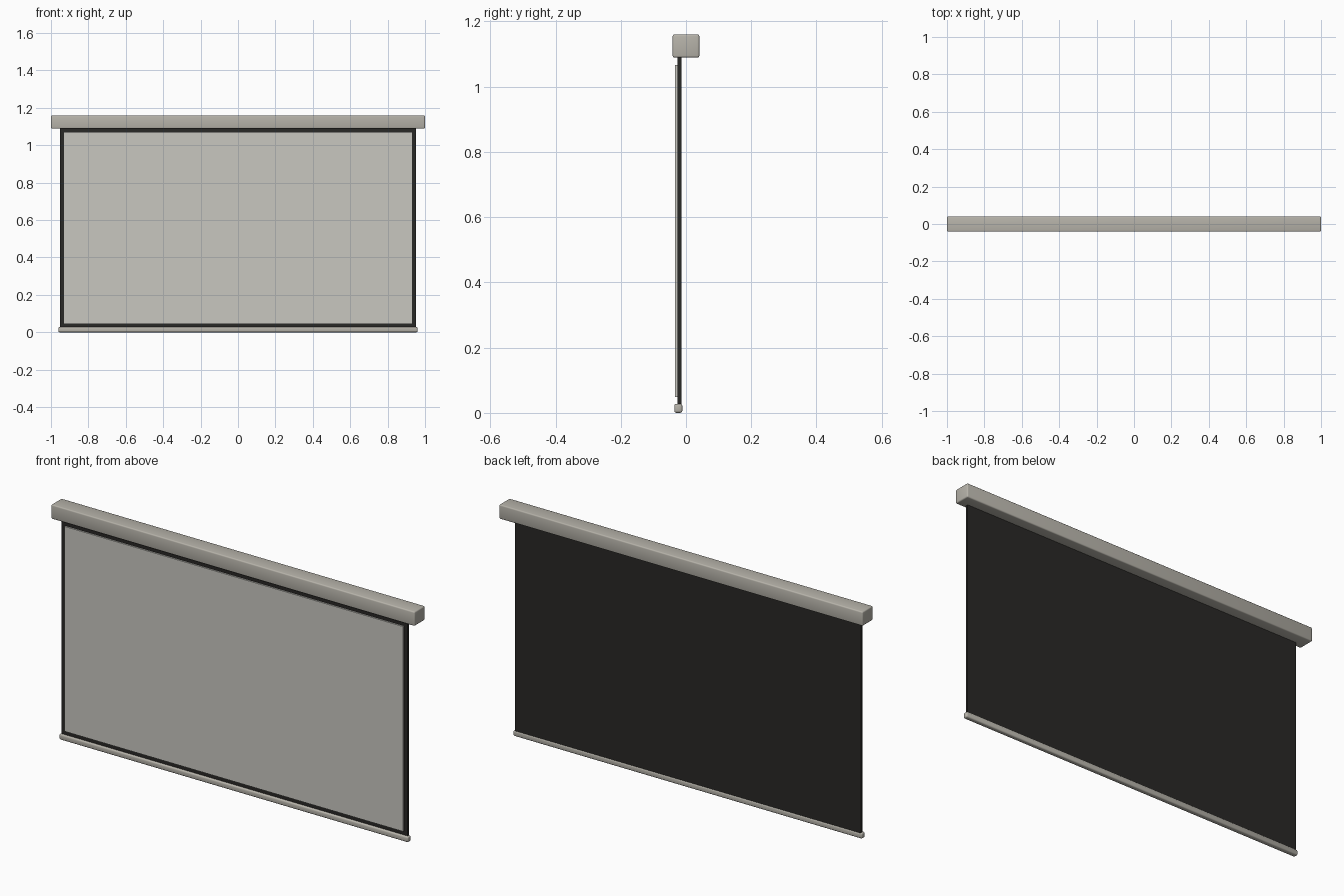
import bpy

if "Cube" in bpy.data.objects:
    bpy.data.objects.remove(bpy.data.objects["Cube"])


def material(name, rgb):
    m = bpy.data.materials.new(name)
    m.diffuse_color = (*rgb, 1)
    m.use_nodes = True
    m.node_tree.nodes["Principled BSDF"].inputs["Base Color"].default_value = m.diffuse_color
    return m


def box(name, lo, hi, mat, bevel=0.0, segments=3):
    """Axis-aligned box between two corners, with optional rounded edges."""
    centre = [(a + b) / 2 for a, b in zip(lo, hi)]
    bpy.ops.mesh.primitive_cube_add(size=1, location=centre)
    ob = bpy.context.object
    ob.name = name
    ob.scale = [b - a for a, b in zip(lo, hi)]
    bpy.ops.object.transform_apply(location=False, rotation=False, scale=True)
    ob.data.materials.append(mat)
    if bevel:
        mod = ob.modifiers.new("rounded_edges", "BEVEL")
        mod.width = bevel
        mod.segments = segments
        bpy.ops.object.modifier_apply(modifier=mod.name)
        bpy.ops.object.shade_smooth_by_angle()
    return ob


casing = material("casing_grey", (0.47, 0.45, 0.40))
black = material("black_fabric", (0.022, 0.021, 0.019))
white = material("screen_surface", (0.58, 0.57, 0.53))

# Roller housing along the top
box("roller_case", (-1, -0.041, 1.089), (1, 0.041, 1.16), casing, 0.006)

# Black backing sheet, showing as a border around the picture area
box("backing_sheet", (-0.952, -0.026, 0.02), (0.952, -0.014, 1.10), black)

# Pale viewing surface in front of the backing
box("viewing_surface", (-0.931, -0.034, 0.048), (0.931, -0.024, 1.067), white)

# Rounded weight bar at the bottom
box("weight_bar", (-0.96, -0.036, 0.0), (0.96, -0.011, 0.028), casing, 0.007)
